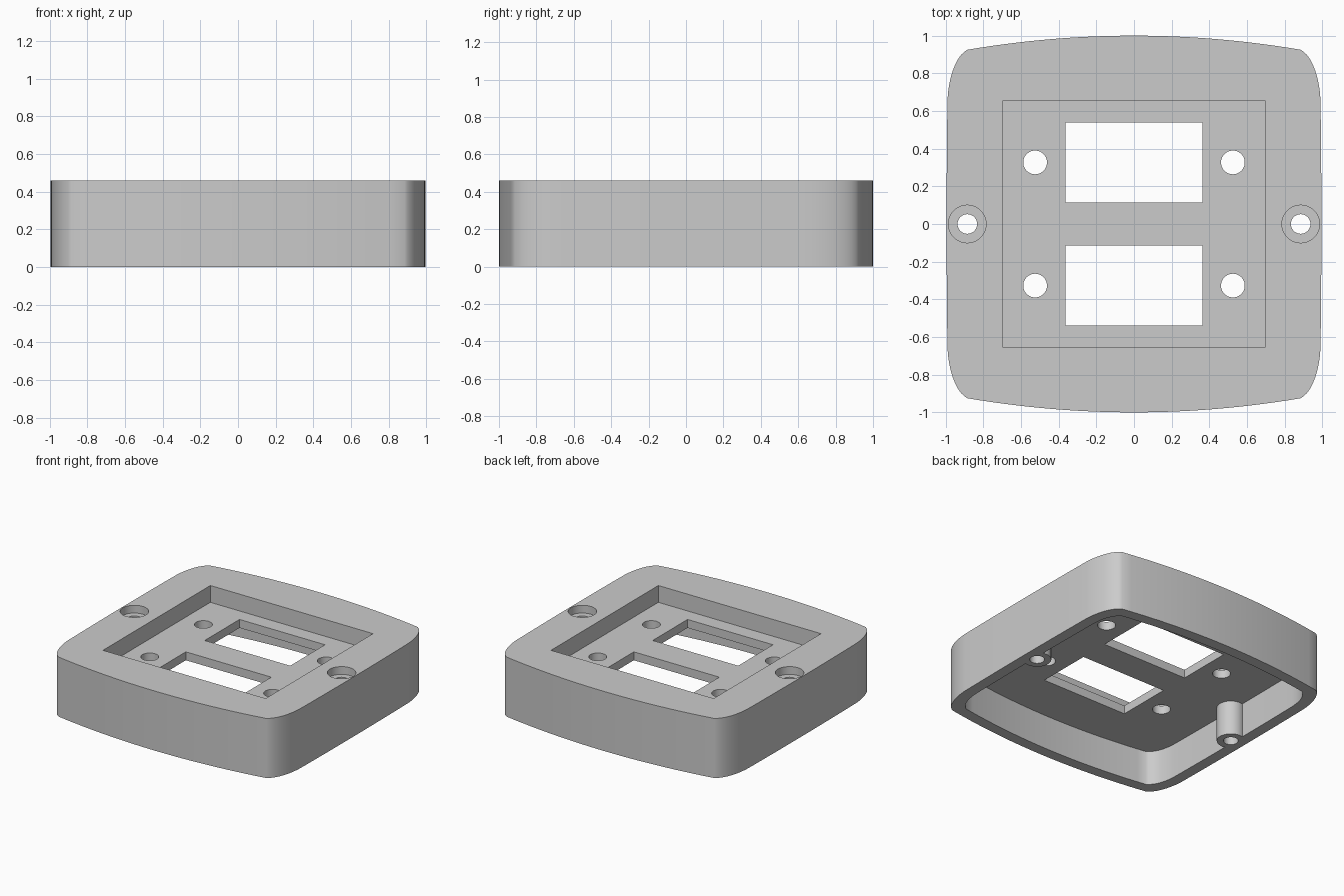
import bpy
import bmesh
from mathutils import Vector

cube = bpy.data.objects.get("Cube")
if cube:
    bpy.data.objects.remove(cube, do_unlink=True)

HEIGHT, FLOOR, CEILING, WALL = 0.46, 0.33, 0.265, 0.085
GREY = (0.6, 0.6, 0.6, 1)

grey = bpy.data.materials.new("plain grey")
grey.use_nodes = True
grey.diffuse_color = GREY
grey.node_tree.nodes["Principled BSDF"].inputs["Base Color"].default_value = GREY


def loft(name, sections):
    """Closed solid through (counterclockwise outline, z) sections, capped at both ends."""
    bm = bmesh.new()
    rings = [[bm.verts.new((x, y, z)) for x, y in points] for points, z in sections]
    bm.faces.new(rings[0][::-1])
    bm.faces.new(rings[-1])
    for a, b in zip(rings, rings[1:]):
        for i in range(len(a)):
            bm.faces.new((a[i - 1], a[i], b[i], b[i - 1]))
    bm.normal_update()
    mesh = bpy.data.meshes.new(name)
    bm.to_mesh(mesh)
    bm.free()
    mesh.materials.append(grey)
    obj = bpy.data.objects.new(name, mesh)
    bpy.context.collection.objects.link(obj)
    return obj


def box(name, x0, x1, y0, y1, z0, z1):
    base = [(x0, y0), (x1, y0), (x1, y1), (x0, y1)]
    return loft(name, [(base, z0), (base, z1)])


def rod(name, x, y, radius, z0, z1):
    bpy.ops.mesh.primitive_cylinder_add(vertices=48, radius=radius, depth=z1 - z0,
                                        location=(x, y, (z0 + z1) / 2))
    obj = bpy.context.object
    obj.name = name
    obj.data.materials.append(grey)
    return obj


def combine(target, tool, operation):
    """Apply a boolean and discard the tool."""
    mod = target.modifiers.new("cut", "BOOLEAN")
    mod.operation, mod.solver, mod.object = operation, "EXACT", tool
    bpy.context.view_layer.objects.active = target
    bpy.ops.object.modifier_apply(modifier=mod.name)
    bpy.data.objects.remove(tool, do_unlink=True)


def outline(t):
    """Bulged square moved inward by t: shallow arcs, rounded corners, near-straight sides."""
    a = Vector((0.99 - t, 0.66 - 0.2 * t))
    b = Vector((0.985 - t, 0.77 - 0.3 * t))
    c = Vector((0.95 - 0.9 * t, 0.89 - 0.9 * t))
    d = Vector((0.885 - 0.75 * t, 0.925 - 0.9 * t))
    quarter = [Vector((a.x + 0.005 * (1 - (i / 6) ** 2), a.y * i / 6)) for i in range(6)]
    for i in range(12):
        u = i / 12
        s = 1 - u
        quarter.append(a * s**3 + b * 3 * s * s * u + c * 3 * s * u * u + d * u**3)
    for i in range(13):
        k = 1 - i / 12
        quarter.append(Vector((d.x * k, 1 - t + (d.y - 1 + t) * k * k)))
    half = quarter + [Vector((-p.x, p.y)) for p in reversed(quarter[:-1])]
    return half + [Vector((p.x, -p.y)) for p in reversed(half[1:-1])]


# Shell with a hollow underside
outer, inner = outline(0), outline(WALL)
housing = loft("faceplate_housing",
               [(inner, CEILING), (inner, 0), (outer, 0), (outer, HEIGHT)])

# Square recess in the top
combine(housing, box("recess", -0.695, 0.695, -0.655, 0.655, FLOOR, 0.6), "DIFFERENCE")

# Screw posts with counterbored holes
for side in (-1, 1):
    x = side * 0.885
    combine(housing, rod("post", x, 0, 0.099, 0, CEILING + 0.05), "UNION")
    combine(housing, rod("counterbore", x, 0, 0.1, HEIGHT - 0.06, 0.6), "DIFFERENCE")
    combine(housing, rod("screw_hole", x, 0, 0.052, -0.1, 0.6), "DIFFERENCE")

# Two windows and four small holes through the recess floor
for side in (-1, 1):
    low, high = sorted((side * 0.115, side * 0.54))
    combine(housing, box("window", -0.365, 0.365, low, high, 0.1, 0.6), "DIFFERENCE")
    for x in (-0.525, 0.525):
        combine(housing, rod("small_hole", x, side * 0.327, 0.063, 0.1, 0.6), "DIFFERENCE")

# Smooth the curved walls, keep the edges crisp
bpy.ops.object.select_all(action="DESELECT")
housing.select_set(True)
bpy.context.view_layer.objects.active = housing
bpy.ops.object.shade_smooth_by_angle(angle=0.5)
